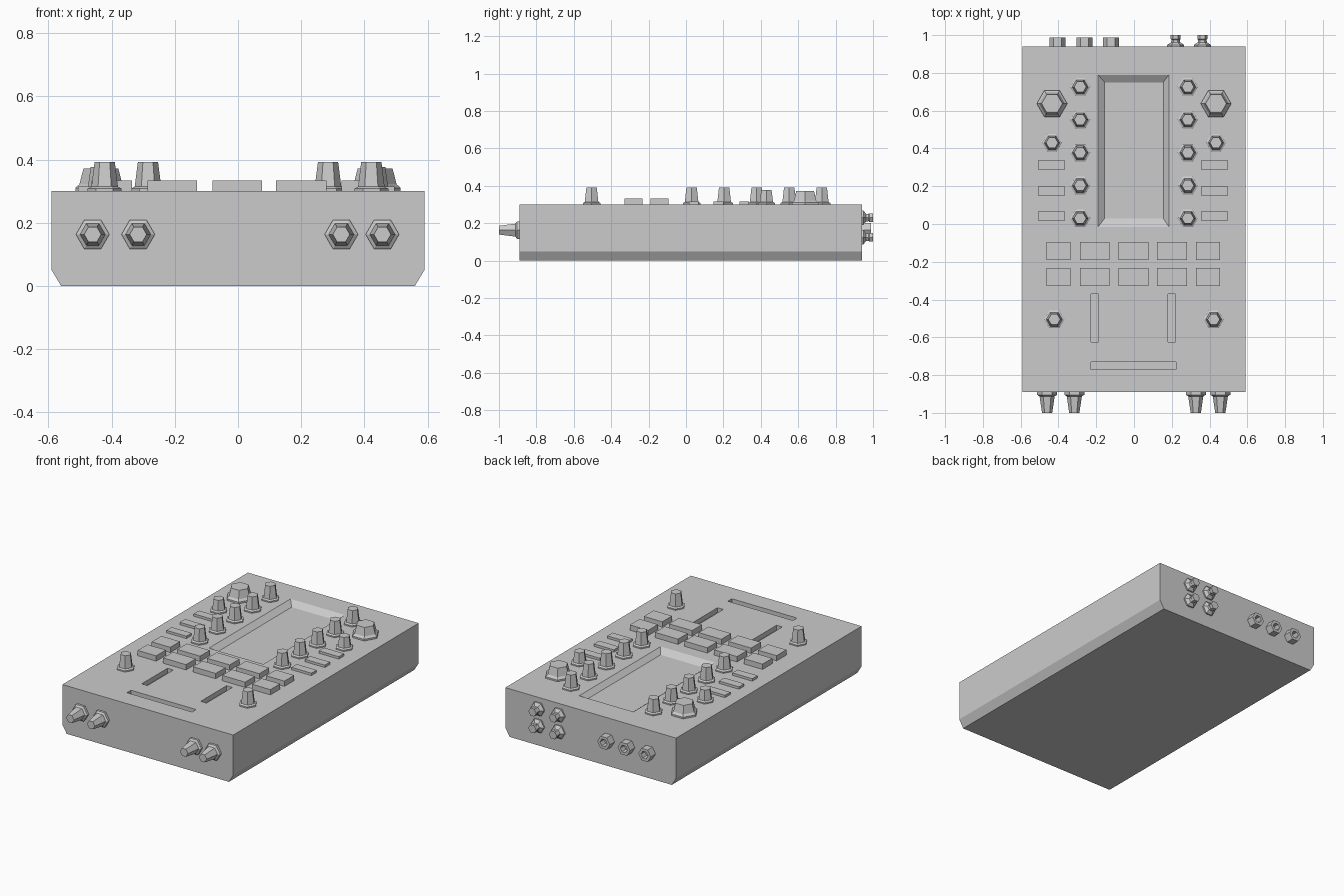
import bpy, bmesh, math
from mathutils import Matrix, Vector

cube = bpy.data.objects.get("Cube")
if cube:
    bpy.data.objects.remove(cube, do_unlink=True)

grey = bpy.data.materials.new("plain grey")
grey.use_nodes = True
colour = (0.6, 0.6, 0.6, 1)
grey.diffuse_color = colour
grey.node_tree.nodes["Principled BSDF"].inputs["Base Color"].default_value = colour

TOP, FRONT, BACK = 0.3, -0.89, 0.94
TURN = {"up": Matrix(), "front": Matrix.Rotation(math.pi / 2, 4, "X"),
        "back": Matrix.Rotation(-math.pi / 2, 4, "X")}


def finish(name, bm):
    bmesh.ops.recalc_face_normals(bm, faces=bm.faces)
    mesh = bpy.data.meshes.new(name)
    bm.to_mesh(mesh)
    bm.free()
    mesh.materials.append(grey)
    obj = bpy.data.objects.new(name, mesh)
    bpy.context.collection.objects.link(obj)
    return obj


def loft(name, rings):
    """Skin a list of equal-length point rings and cap both ends."""
    bm = bmesh.new()
    rows = [[bm.verts.new(p) for p in ring] for ring in rings]
    for a, b in zip(rows, rows[1:]):
        for i in range(len(a)):
            j = (i + 1) % len(a)
            bm.faces.new((a[i], a[j], b[j], b[i]))
    bm.faces.new(rows[0])
    bm.faces.new(rows[-1])
    return finish(name, bm)


def hex_part(name, spot, profile, facing="up"):
    """Six-sided turned part from (radius, height) pairs."""
    place = Matrix.Translation(spot) @ TURN[facing]
    angles = [i * math.pi / 3 for i in range(6)]
    return loft(name, [[place @ Vector((r * math.cos(a), r * math.sin(a), h))
                        for a in angles] for r, h in profile])


def rect(x0, x1, y0, y1, z):
    return [(x0, y0, z), (x1, y0, z), (x1, y1, z), (x0, y1, z)]


def box(name, x0, x1, y0, y1, z0, z1):
    return loft(name, [rect(x0, x1, y0, y1, z0), rect(x0, x1, y0, y1, z1)])


# Case: chamfered cross-section run from front to back
section = [(-0.56, 0), (0.56, 0), (0.59, 0.05), (0.59, TOP), (-0.59, TOP), (-0.59, 0.05)]
case = loft("case", [[(x, y, z) for x, z in section] for y in (FRONT, BACK)])

# Sunken panel and fader slots cut into the top
cutters = [
    loft("panel_cutter", [rect(-0.155, 0.155, 0.03, 0.75, 0.273),
                          rect(-0.19, 0.185, -0.015, 0.79, TOP),
                          rect(-0.19, 0.185, -0.015, 0.79, 0.35)]),
    box("left_slot_cutter", 0.18, 0.22, -0.625, -0.37, 0.27, 0.35),
    box("right_slot_cutter", -0.228, -0.188, -0.625, -0.37, 0.27, 0.35),
    box("cross_slot_cutter", -0.228, 0.222, -0.77, -0.73, 0.27, 0.35)]
bpy.context.view_layer.objects.active = case
for cutter in cutters:
    mod = case.modifiers.new("cut", "BOOLEAN")
    mod.operation, mod.solver, mod.object = "DIFFERENCE", "EXACT", cutter
    bpy.ops.object.modifier_apply(modifier=mod.name)
    bpy.data.objects.remove(cutter, do_unlink=True)

# Knobs on the top, in mirrored columns
tall = [(0.054, 0), (0.054, 0.008), (0.042, 0.014), (0.032, 0.092)]
short = [(0.053, 0), (0.053, 0.008), (0.041, 0.014), (0.032, 0.077)]
wide = [(0.081, 0), (0.081, 0.01), (0.068, 0.022), (0.055, 0.072)]
for side, s in (("left", 1), ("right", -1)):
    for i in range(5):
        hex_part(f"{side}_channel_knob_{i + 1}", (s * 0.285, 0.03 + i * 0.174, TOP), tall)
    hex_part(f"{side}_large_knob", (s * 0.434, 0.637, TOP), wide)
    hex_part(f"{side}_small_knob", (s * 0.434, 0.43, TOP), short)
    hex_part(f"{side}_fader_knob", (s * 0.422, -0.505, TOP), tall)

    # Flat side buttons
    mid = 0.427 if s > 0 else -0.437
    for i, y in enumerate((0.312, 0.174, 0.042)):
        box(f"{side}_button_{i + 1}", mid - 0.069, mid + 0.069, y - 0.026, y + 0.026, TOP, 0.315)

# Two rows of pads
columns = [(-0.463, -0.335), (-0.287, -0.129), (-0.081, 0.076), (0.121, 0.28), (0.327, 0.454)]
for row, y in enumerate((-0.142, -0.281)):
    for i, (x0, x1) in enumerate(columns):
        box(f"pad_{row + 1}_{i + 1}", x0, x1, y - 0.048, y + 0.048, TOP, 0.333)

# Knobs on the front face
plug = [(0.053, 0), (0.053, 0.014), (0.04, 0.022), (0.027, 0.11)]
for i, x in enumerate((-0.46, -0.316, 0.327, 0.457)):
    hex_part(f"front_knob_{i + 1}", (x, FRONT, 0.163), plug, "front")

# Hollow sockets and stud connectors on the back
socket = [(0.043, 0), (0.043, 0.048), (0.024, 0.048), (0.022, 0.012)]
for i, x in enumerate((-0.405, -0.262, -0.122)):
    hex_part(f"back_socket_{i + 1}", (x, BACK, 0.163), socket, "back")
stud = [(0.045, 0), (0.045, 0.008), (0.024, 0.022), (0.022, 0.035), (0.027, 0.04), (0.027, 0.06)]
for x in (0.22, 0.362):
    for level, z in (("upper", 0.23), ("lower", 0.125)):
        hex_part(f"{level}_back_stud", (x, BACK, z), stud, "back")
